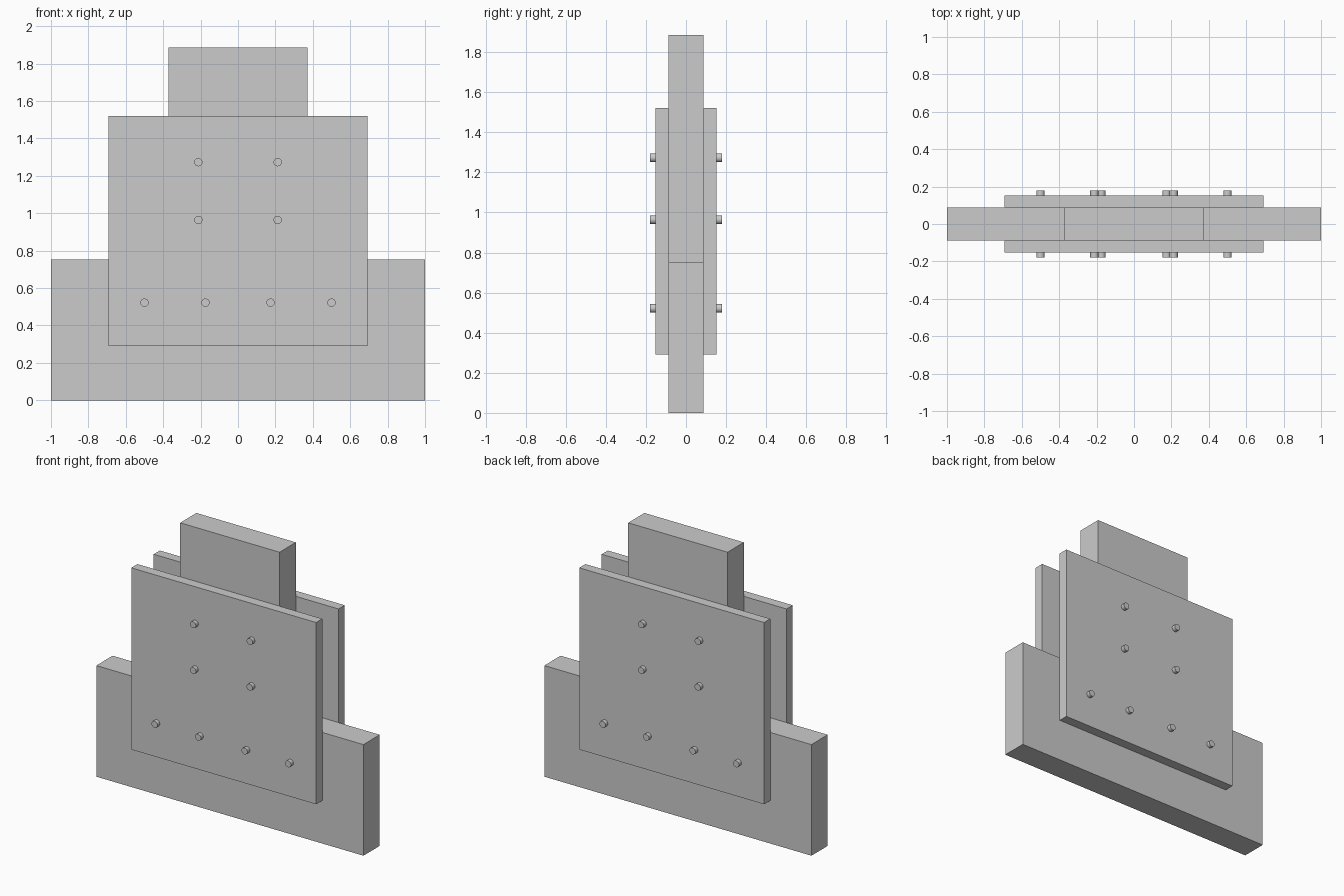
import bpy
import math

if "Cube" in bpy.data.objects:
    bpy.data.objects.remove(bpy.data.objects["Cube"], do_unlink=True)

# Single plain grey
GREY = (0.6, 0.6, 0.6, 1.0)
grey = bpy.data.materials.new("plain_grey")
grey.use_nodes = True
grey.diffuse_color = GREY
grey.node_tree.nodes["Principled BSDF"].inputs["Base Color"].default_value = GREY

BEAM_TOP = 0.752
HALF_DEPTH = 0.087
PLATE_FACE = 0.153
BOLT_END = 0.179


def finish(name):
    obj = bpy.context.object
    obj.name = name
    obj.data.materials.append(grey)
    return obj


def block(name, half_width, y0, y1, z0, z1):
    bpy.ops.mesh.primitive_cube_add(size=1, location=(0, (y0 + y1) / 2, (z0 + z1) / 2))
    obj = finish(name)
    obj.scale = (2 * half_width, y1 - y0, z1 - z0)
    bpy.ops.object.transform_apply(location=False, rotation=False, scale=True)


def bolt(name, x, z):
    bpy.ops.mesh.primitive_cylinder_add(
        vertices=32, radius=0.022, depth=2 * BOLT_END,
        location=(x, 0, z), rotation=(math.pi / 2, 0, 0))
    finish(name)
    bpy.ops.object.shade_smooth_by_angle(angle=math.radians(40))


# Wide beam with a post standing on it
block("base_beam", 1.0, -HALF_DEPTH, HALF_DEPTH, 0, BEAM_TOP)
block("post", 0.372, -HALF_DEPTH, HALF_DEPTH, BEAM_TOP, 1.886)

# Gusset plates clamping both sides of the joint
block("front_plate", 0.692, -PLATE_FACE, -HALF_DEPTH, 0.291, 1.521)
block("back_plate", 0.692, HALF_DEPTH, PLATE_FACE, 0.291, 1.521)

# Through bolts: two rows in the post, one row in the beam
rows = [("upper_post", 1.273, [0.212]),
        ("lower_post", 0.964, [0.212]),
        ("beam", 0.522, [0.174, 0.5])]
for row, z, offsets in rows:
    for i, x in enumerate(offsets):
        for side, sign in (("left", 1), ("right", -1)):
            bolt(f"{row}_bolt_{side}_{i + 1}", sign * x, z)
